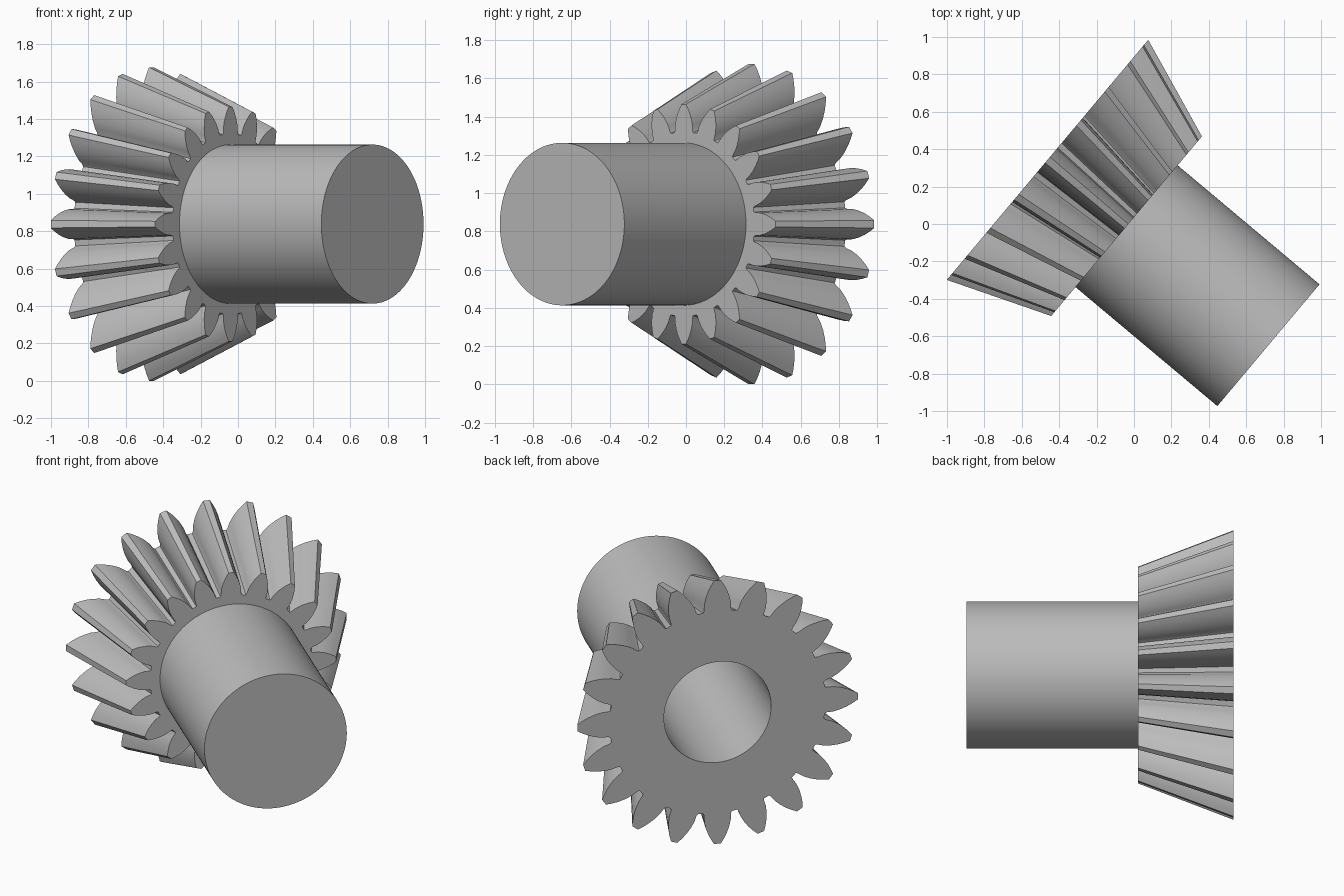
import bpy, bmesh, math
from mathutils import Matrix

if "Cube" in bpy.data.objects:
    bpy.data.objects.remove(bpy.data.objects["Cube"])

TEETH = 20
PITCH = 2 * math.pi / TEETH
R_BIG, R_SMALL = 0.838, 0.627      # tip radius at each end of the gear
R_SHAFT, R_BORE = 0.425, 0.32
GEAR_LEN, SHAFT_LEN, BORE_DEPTH = 0.552, 0.99, 1.48

# Half tooth: (half angle, radius relative to the tip), root to tip
half = [(0.132, 0.770), (0.122, 0.785), (0.114, 0.83), (0.095, 0.88),
        (0.072, 0.925), (0.048, 0.965), (0.024, 1.0)]
tooth = [(-a, r) for a, r in half] + [(a, r) for a, r in reversed(half)]
profile = [(k * PITCH + a, r) for k in range(TEETH) for a, r in tooth]

bm = bmesh.new()


def ring(x, radius, toothed=False):
    return [bm.verts.new((x, radius * (r if toothed else 1) * math.cos(a),
                          radius * (r if toothed else 1) * math.sin(a)))
            for a, r in profile]


# Blind bore, toothed cone, then shaft, along +x
rings = [
    ring(BORE_DEPTH, R_BORE),
    ring(0, R_BORE),
    ring(0, R_BIG, True),
    ring(GEAR_LEN, R_SMALL, True),
    ring(GEAR_LEN, R_SHAFT),
    ring(GEAR_LEN + SHAFT_LEN, R_SHAFT),
]
n = len(profile)
for a, b in zip(rings, rings[1:]):
    for i in range(n):
        j = (i + 1) % n
        bm.faces.new((a[i], a[j], b[j], b[i]))
bm.faces.new(rings[0])
bm.faces.new(rings[-1])
bmesh.ops.recalc_face_normals(bm, faces=bm.faces)

# Lay the axis at 40 degrees in plan
bm.transform(Matrix.Translation((-0.4625, 0.343, 0.838)) @
             Matrix.Rotation(math.radians(-40), 4, 'Z'))
mesh = bpy.data.meshes.new("bevel_gear_with_shaft")
bm.to_mesh(mesh)
bm.free()
gear = bpy.data.objects.new("bevel_gear_with_shaft", mesh)
bpy.context.collection.objects.link(gear)

mat = bpy.data.materials.new("plain grey")
mat.diffuse_color = (0.5, 0.5, 0.5, 1)
mat.use_nodes = True
mat.node_tree.nodes["Principled BSDF"].inputs["Base Color"].default_value = mat.diffuse_color
mesh.materials.append(mat)

bpy.context.view_layer.objects.active = gear
gear.select_set(True)
bpy.ops.object.shade_smooth_by_angle(angle=math.radians(25))
